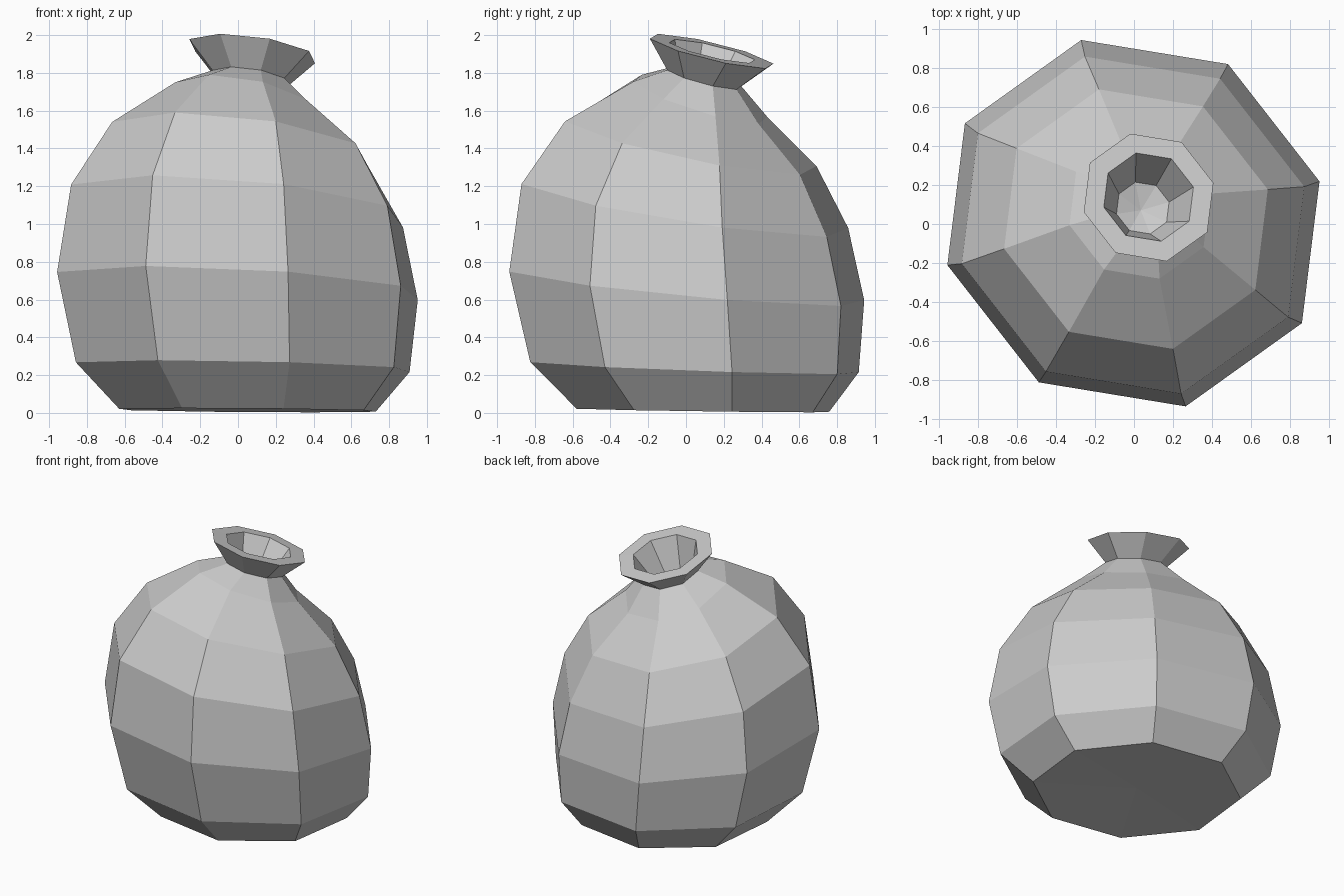
import bpy, bmesh
from math import cos, sin, radians

if "Cube" in bpy.data.objects:
    bpy.data.objects.remove(bpy.data.objects["Cube"])

SIDES = 8
LEAN = radians(60)      # direction the sack slumps towards
START = radians(14.3)   # angle of the first corner
SQUASH = 0.945          # rings are narrower along the lean

# centre x, centre y, mean height, radius, drop towards the lean
RINGS = [
    (0.05, 0.09, 0.014, 0.715, 0.011),    # base
    (0.025, 0.045, 0.242, 0.93, 0.037),
    (-0.003, 0.004, 0.672, 1.005, 0.106),  # widest
    (-0.005, -0.006, 1.095, 0.925, 0.163),
    (0.01, 0.025, 1.425, 0.712, 0.165),
    (0.03, 0.075, 1.66, 0.38, 0.13),
    (0.065, 0.097, 1.772, 0.21, 0.06),    # neck
    (0.075, 0.136, 1.915, 0.35, 0.092),   # lip outside
    (0.075, 0.138, 1.915, 0.242, 0.063),  # lip inside
    (0.045, 0.082, 1.70, 0.142, 0.037),   # throat
]


def add_ring(bm, cx, cy, z, r, drop):
    verts = []
    for i in range(SIDES):
        a = START + i * 2 * 3.14159265 / SIDES - LEAN
        u, v = SQUASH * r * cos(a), r * sin(a)
        verts.append(bm.verts.new((cx + u * cos(LEAN) - v * sin(LEAN),
                                   cy + u * sin(LEAN) + v * cos(LEAN),
                                   z - drop * cos(a))))
    return verts


def add_fan(bm, ring, centre):
    tip = bm.verts.new(centre)
    for i in range(SIDES):
        bm.faces.new((ring[i], ring[(i + 1) % SIDES], tip))


# Sack: tilted rings joined from base to throat
bm = bmesh.new()
rings = [add_ring(bm, *r) for r in RINGS]
for low, high in zip(rings, rings[1:]):
    for i in range(SIDES):
        j = (i + 1) % SIDES
        bm.faces.new((low[i], low[j], high[j], high[i]))

# Base underside and throat floor
add_fan(bm, rings[0], (0.05, 0.09, 0.03))
add_fan(bm, rings[-1], (0.035, 0.07, 1.66))
bmesh.ops.recalc_face_normals(bm, faces=bm.faces)

mesh = bpy.data.meshes.new("sack")
bm.to_mesh(mesh)
bm.free()
bpy.context.collection.objects.link(bpy.data.objects.new("sack", mesh))
